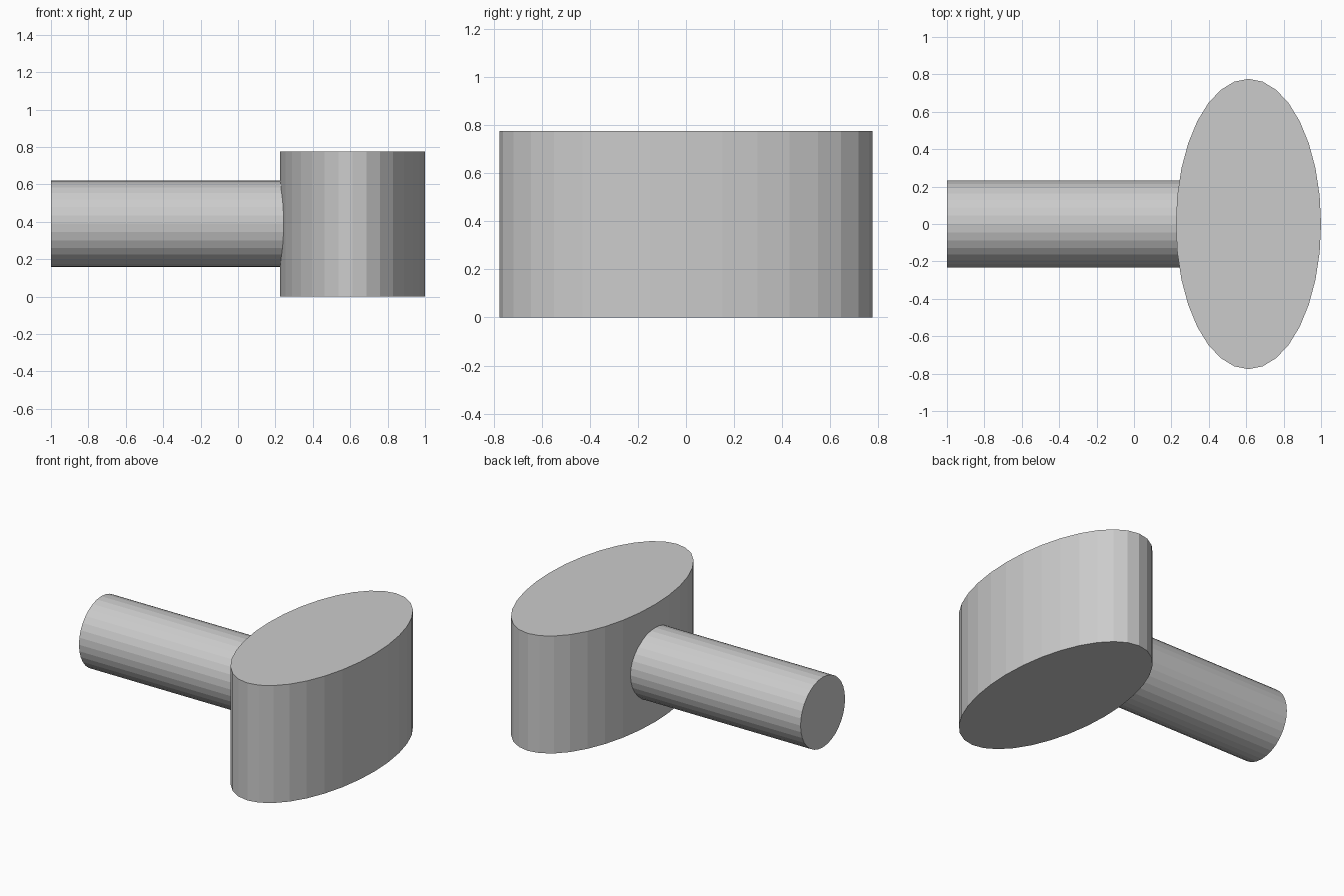
import bpy
import math

if "Cube" in bpy.data.objects:
    bpy.data.objects.remove(bpy.data.objects["Cube"])

SIDES = 32


def cylinder(name, radius, depth, location, rotation=(0, 0, 0), scale=(1, 1, 1)):
    bpy.ops.mesh.primitive_cylinder_add(vertices=SIDES, radius=radius, depth=depth,
                                        location=location, rotation=rotation)
    obj = bpy.context.object
    obj.name = name
    obj.scale = scale
    bpy.ops.object.transform_apply(location=False, rotation=True, scale=True)
    return obj


# Upright oval head, twice as wide in y as in x
HEAD = 0.776
cylinder("head", HEAD / 2, HEAD, (1 - HEAD / 2, 0, HEAD / 2), scale=(1, 2, 1))

# Round handle running along x, its inner end buried in the head
START, END = -1.0, 0.3
cylinder("handle", 0.232, END - START, ((START + END) / 2, 0, 0.39),
         rotation=(0, math.pi / 2, 0))
